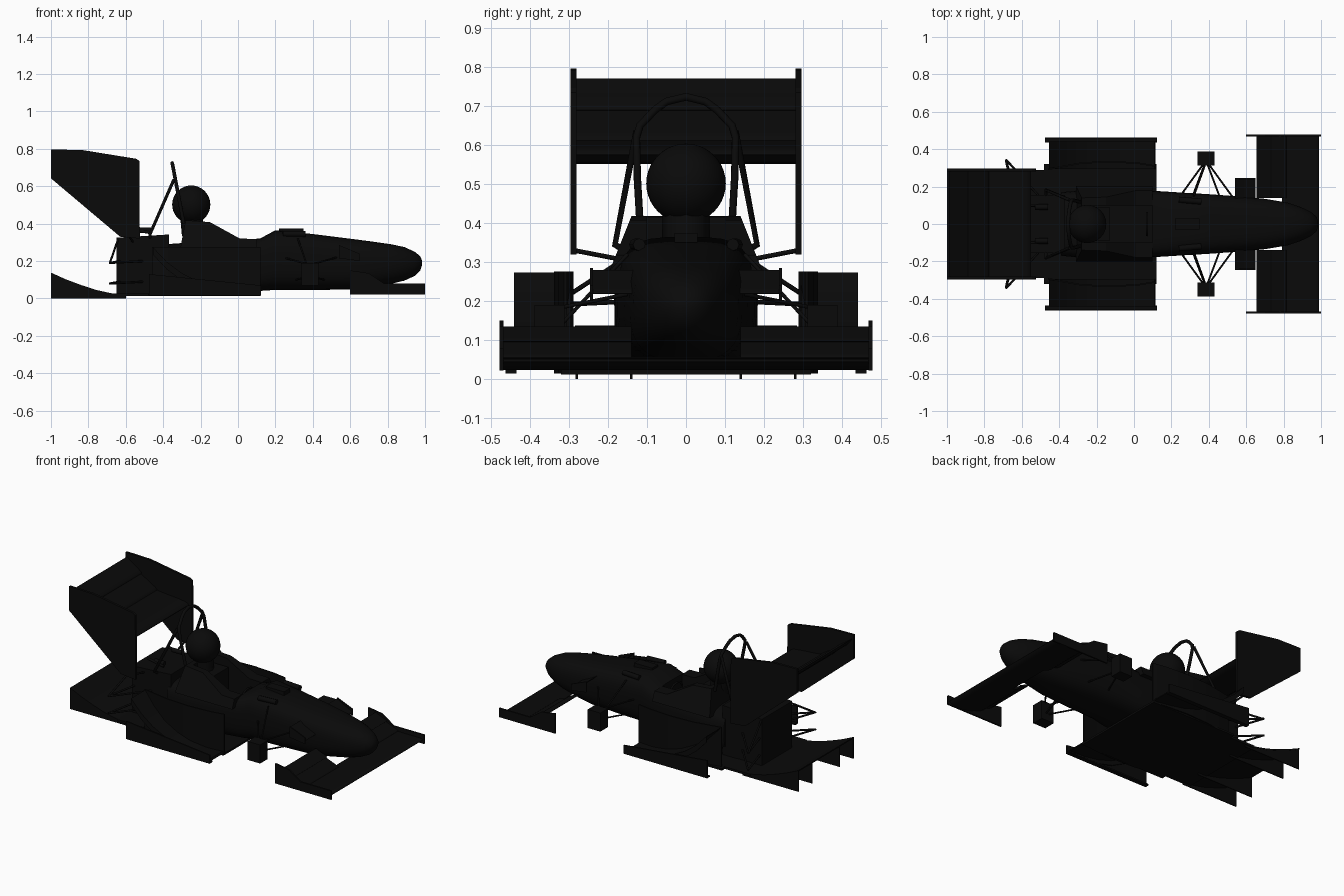
import bpy, bmesh, math
from mathutils import Vector

if "Cube" in bpy.data.objects:
    bpy.data.objects.remove(bpy.data.objects["Cube"])

black = bpy.data.materials.new("carbon black")
black.diffuse_color = (0.003, 0.003, 0.003, 1)
black.use_nodes = True
black.node_tree.nodes["Principled BSDF"].inputs["Base Color"].default_value = black.diffuse_color


def finish(name, bm, smooth=False):
    bmesh.ops.recalc_face_normals(bm, faces=bm.faces)
    me = bpy.data.meshes.new(name)
    bm.to_mesh(me)
    bm.free()
    ob = bpy.data.objects.new(name, me)
    bpy.context.collection.objects.link(ob)
    me.materials.append(black)
    if smooth:
        bpy.ops.object.select_all(action='DESELECT')
        ob.select_set(True)
        bpy.context.view_layer.objects.active = ob
        bpy.ops.object.shade_smooth_by_angle(angle=math.radians(35))
    return ob


def skin(name, rings, smooth=False):
    """Closed rings joined by quads, capped at both ends."""
    bm = bmesh.new()
    vs = [[bm.verts.new(p) for p in r] for r in rings]
    n = len(vs[0])
    for a, b in zip(vs, vs[1:]):
        for i in range(n):
            bm.faces.new((a[i], a[(i + 1) % n], b[(i + 1) % n], b[i]))
    bm.faces.new(vs[0])
    bm.faces.new(vs[-1])
    return finish(name, bm, smooth)


def prism(name, pts, y0, y1, smooth=False):
    """Side profile (x, z) extruded along y."""
    return skin(name, [[(x, y, z) for x, z in pts] for y in (y0, y1)], smooth)


def box(name, x0, x1, y0, y1, z0, z1):
    return prism(name, [(x0, z0), (x1, z0), (x1, z1), (x0, z1)], y0, y1)


def foil(name, lead, trail, thick, y0, y1):
    """Cambered wing element from leading to trailing edge."""
    a, b = Vector(lead), Vector(trail)
    d = b - a
    n = Vector((-d.y, d.x)).normalized()
    if n.y < 0:
        n = -n
    top, low = [], []
    for t in (0, .04, .12, .3, .5, .75, 1):
        h = thick * (2.6 * math.sqrt(t) * (1 - t) + .06)
        camber = -d.length * .22 * t * (1 - t)
        top.append(a + d * t + n * (camber + h * .5))
        low.append(a + d * t + n * (camber - h * .5))
    return prism(name, [tuple(p) for p in top + low[::-1]], y0, y1, True)


def tube(name, pts, r=.006):
    cu = bpy.data.curves.new(name, 'CURVE')
    cu.dimensions = '3D'
    cu.bevel_depth, cu.bevel_resolution, cu.use_fill_caps = r, 2, True
    sp = cu.splines.new('POLY')
    sp.points.add(len(pts) - 1)
    for p, q in zip(sp.points, pts):
        p.co = (*q, 1)
    ob = bpy.data.objects.new(name, cu)
    bpy.context.collection.objects.link(ob)
    cu.materials.append(black)
    bpy.ops.object.select_all(action='DESELECT')
    ob.select_set(True)
    bpy.context.view_layer.objects.active = ob
    bpy.ops.object.convert(target='MESH')


# Monocoque and nose: x, half width, bottom, top, squareness
sections = [(.985, .012, .18, .2, 2), (.975, .04, .15, .225, 2), (.945, .065, .12, .25, 2.2),
            (.89, .092, .095, .275, 2.4), (.82, .115, .078, .29, 2.6), (.7, .135, .06, .307, 3),
            (.6, .145, .047, .32, 3.2), (.4, .16, .045, .345, 3.4), (.2, .172, .045, .365, 3.6),
            (.12, .177, .04, .322, 4), (.0, .182, .03, .315, 4), (-.25, .185, .03, .3, 4),
            (-.39, .17, .03, .29, 4)]
rings = []
for x, w, z0, z1, e in sections:
    ring = []
    for i in range(28):
        a = 2 * math.pi * (i + .5) / 28
        c, s = math.cos(a), math.sin(a)
        taper = 1 + .1 * min(s, 0)
        ring.append((x, taper * w * math.copysign(abs(c) ** (2 / e), c),
                     (z0 + z1) / 2 + (z1 - z0) / 2 * math.copysign(abs(s) ** (2 / e), s)))
    rings.append(ring)
body = skin("monocoque", rings, True)

# Cockpit surround narrowing upward
prof = [(.1, .26), (.1, .318), (.01, .32), (-.15, .408), (-.28, .418), (-.31, .26)]
surround = skin("cockpit_surround", [[(x, s * (.195 - (z - .28) * .4), z) for x, z in prof] for s in (-1, 1)])

# Cockpit opening
cut = box("cockpit_cutter", -.25, .1, -.1, .1, .2, .6)
cut.hide_render = True
cut.hide_viewport = True
for ob in (body, surround):
    m = ob.modifiers.new("opening", 'BOOLEAN')
    m.operation, m.object, m.solver = 'DIFFERENCE', cut, 'EXACT'
box("driver_torso", -.26, -.13, -.09, .09, .19, .36)
tube("driver_neck", [(-.24, 0, .34), (-.25, 0, .45)], .06)
tube("steering_wheel", [(.07, .06 * math.cos(t * .5236), .27 + .04 * math.sin(t * .5236)) for t in range(13)])

# Helmet
bm = bmesh.new()
bmesh.ops.create_uvsphere(bm, u_segments=32, v_segments=20, radius=.102)
bmesh.ops.translate(bm, verts=bm.verts, vec=(-.25, 0, .502))
finish("helmet", bm, True)

# Rear powertrain cover
prism("rear_cover", [(-.37, .02), (-.37, .342), (-.48, .335), (-.65, .325), (-.65, .02)], -.155, .155)

# Roll hoop
hoop = [(.118, .40), (.125, .52), (.127, .62), (.118, .65), (.08, .69), (.05, .712)]
arc = [(-.29 - (z - .4) * .19, y, z) for y, z in hoop]
tube("main_roll_hoop", arc + [(-.352, 0, .724)] + [(x, -y, z) for x, y, z in arc[::-1]], .01)

# Floor and diffuser
box("floor", -.48, .12, -.32, .32, .012, .024)
box("rear_floor", -.66, -.47, -.29, .29, .012, .026)
curve = [(-.6, .02), (-.68, .028), (-.76, .046), (-.84, .072), (-.92, .102), (-1, .138)]
prism("diffuser", curve + [(x, z - .008) for x, z in curve[::-1]], -.285, .285, True)
for i, y in enumerate((-.28, -.14, .14, .28)):
    prism("diffuser_fence_%d" % i, curve + [(-1, 0), (-.6, 0)], y - .003, y + .003)

# Front wing main plane
foil("front_wing_main", (.99, .045), (.79, .056), .028, -.47, .47)
# Rear wing elements
foil("rear_wing_main", (-.55, .575), (-.81, .615), .045, -.285, .285)
foil("rear_wing_flap_lower", (-.775, .61), (-.91, .7), .026, -.285, .285)
foil("rear_wing_flap_upper", (-.885, .69), (-.99, .77), .02, -.285, .285)
box("top_damper", .22, .35, -.03, .03, .35, .375)

# Side wing: thin sheet sweeping up toward the rear
sweep = [(.11, .036), (0, .04), (-.1, .055), (-.2, .085), (-.3, .135), (-.38, .195), (-.455, .274)]

# Everything repeated left and right
for s, side in ((1, "left"), (-1, "right")):
    # Front wing flaps, endplate and inner winglet
    foil("front_flap_lower_" + side, (.815, .055), (.715, .1), .016, s * .14, s * .47)
    foil("front_flap_upper_" + side, (.735, .098), (.655, .135), .012, s * .14, s * .47)
    prism("front_endplate_" + side, [(1, .022), (1, .08), (.78, .08), (.7, .135), (.6, .15), (.6, .022)],
          s * .468, s * .478)
    foil("inner_winglet_" + side, (.65, .22), (.54, .28), .014, s * .13, s * .245)
    prism("inner_winglet_plate_" + side, [(.65, .2), (.65, .24), (.54, .285), (.54, .215)], s * .238, s * .246)
    # Side wing, its curved inner wall and low outer plate
    prism("side_wing_" + side, sweep + [(x + .006, z - .012) for x, z in sweep[::-1]], s * .295, s * .44, True)
    prism("side_wing_outer_edge_" + side, sweep + [(x, max(.02, z - .04)) for x, z in sweep[::-1]],
          s * .434, s * .441)
    wall = [(.12, .305), (.03, .32), (-.12, .33), (-.28, .322), (-.4, .3), (-.46, .288)]
    plan = wall + [(x, y + .008) for x, y in wall[::-1]]
    skin("side_wing_inner_wall_" + side, [[(x, s * y, z) for x, y in plan] for z in (.015, .276)], True)
    prism("side_plate_" + side, [(.122, .015), (.122, .07), (-.475, .13), (-.475, .015)], s * .455, s * .463)
    box("side_plate_foot_" + side, -.475, .122, s * .435, s * .463, .015, .024)
    # Rear wing endplate and stays
    prism("rear_endplate_" + side, [(-1, .797), (-.83, .793), (-.545, .747), (-.527, .735), (-.525, .32),
                                    (-.63, .33), (-1, .642)], s * .281, s * .296)
    tube("endplate_stay_" + side, [(-.58, s * .285, .33), (-.56, s * .13, .3)])
    tube("wing_stay_" + side, [(-.46, s * .1, .35), (-.57, s * .1, .37)], .008)
    # Roll hoop brace
    tube("hoop_brace_" + side, [(-.343, s * .127, .635), (-.47, s * .182, .345), (-.47, s * .14, .32)], .009)
    # Front upright and wishbones
    box("front_upright_" + side, .34, .43, s * .312, s * .388, .07, .19)
    for x in (.24, .31, .46, .53):
        z = .22 if x in (.24, .53) else .1
        tube("front_arm_%s_%d" % (side, x * 100), [(.385, s * .34, z * .5 + .07), (x, s * .14, z)], .005)
    tube("front_pushrod_" + side, [(.385, s * .33, .13), (.32, s * .15, .32)], .005)
    tube("front_damper_" + side, [(.24, s * .13, .345), (.36, s * .12, .345)], .016)
    # Rear wishbones
    for z in (.08, .19):
        for x in (-.5, -.63):
            tube("rear_arm_%s_%d_%d" % (side, z * 100, -x * 100),
                 [(-.685, s * .345, z), (x, s * .14, z + .01)], .006)
    tube("rear_pushrod_" + side, [(-.685, s * .34, .19), (-.64, s * .14, .32)], .006)
    tube("rear_damper_" + side, [(-.53, s * .09, .365), (-.46, s * .09, .365)], .014)
